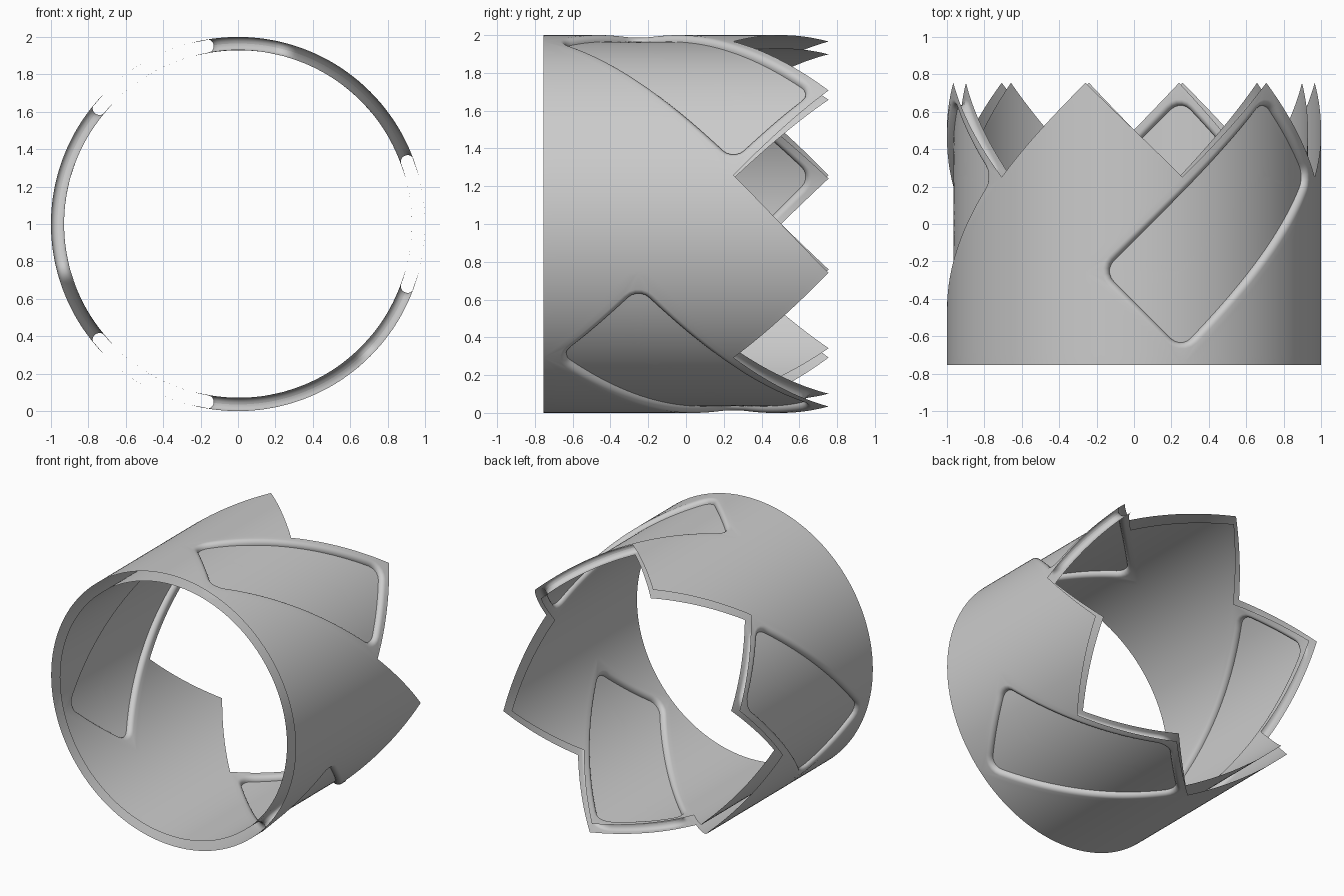
import bpy, bmesh
from math import sin, cos, pi, radians

if "Cube" in bpy.data.objects:
    bpy.data.objects.remove(bpy.data.objects["Cube"])

N = 20                           # subdivisions per lattice unit
R_OUT, R_MID, R_IN = 1.0, 0.965, 0.93
FRAME, ROLL, CORNER = 0.042, 0.046, 0.11   # flat rim, rolled edge, corner radius


def place(s, t, r, k):
    """Diagonal lattice (s, t) wrapped on a cylinder along y; k = third of a turn."""
    ang = radians(30 * (2.5 - s + t + 4 * k))
    y = -0.755 + 0.5033 * (s + t)
    return (r * cos(ang), y, 1 + r * sin(ang))


def loop(d, rc):
    """Rounded rectangle, inset d from the 2 x 1 lattice cell."""
    hx, hy = 1 - d, 0.5 - d
    corners = [(1, -1, -90), (1, 1, 0), (-1, 1, 90), (-1, -1, 180)]
    pts = []
    for i, (cx, cy, a0) in enumerate(corners):
        for j in range(6):
            a = radians(a0 + 18 * j)
            pts.append((1 + cx * (hx - rc) + rc * cos(a), 0.5 + cy * (hy - rc) + rc * sin(a)))
        nx, ny, na = corners[(i + 1) % 4]
        a = radians(na)
        p = pts[-1]
        q = (1 + nx * (hx - rc) + rc * cos(a), 0.5 + ny * (hy - rc) + rc * sin(a))
        n = N if i % 2 == 0 else 2 * N
        for j in range(1, n):
            f = j / n
            pts.append((p[0] + (q[0] - p[0]) * f, p[1] + (q[1] - p[1]) * f))
    return pts


def bridge(bm, rings, k, flip):
    """Quads between successive loops given as (points, radius)."""
    vs = [[bm.verts.new(place(s, t, r, k)) for s, t in pts] for pts, r in rings]
    for a, b in zip(vs, vs[1:]):
        for i in range(len(a)):
            j = (i + 1) % len(a)
            f = [a[i], a[j], b[j], b[i]]
            bm.faces.new(f[::-1] if flip else f)


def cell(bm, s0, t0, r, k, flip):
    """One lattice square, cut off along the straight front edge."""
    for i in range(N):
        for j in range(N):
            q = [(i, j), (i + 1, j), (i + 1, j + 1), (i, j + 1)]
            q = [(s0 + a / N, t0 + b / N) for a, b in q]
            q = [p for p in q if p[0] + p[1] > -1e-6]
            if len(q) > 2:
                f = [bm.verts.new(place(s, t, r, k)) for s, t in q]
                bm.faces.new(f[::-1] if flip else f)


def finish(bm, name):
    bmesh.ops.remove_doubles(bm, verts=bm.verts, dist=2e-4)
    me = bpy.data.meshes.new(name)
    bm.to_mesh(me)
    bm.free()
    ob = bpy.data.objects.new(name, me)
    bpy.context.collection.objects.link(ob)
    bpy.ops.object.select_all(action='DESELECT')
    ob.select_set(True)
    bpy.context.view_layer.objects.active = ob
    bpy.ops.object.shade_smooth_by_angle(angle=radians(35))


# Outer and inner skins: open at both ends, rolled in around each panel
for name, r, flip in (("outer_skin", R_OUT, False), ("inner_skin", R_IN, True)):
    bm = bmesh.new()
    for k in range(3):
        for s0, t0 in ((0, 1), (-1, 1), (-1, 0), (-2, 1)):
            cell(bm, s0, t0, r, k, flip)
        rings = [(loop(0, 0), r)]
        for i in range(7):
            a = pi / 2 * i / 6
            d = ROLL * sin(a)
            rings.append((loop(FRAME + d, CORNER + ROLL - d), r + (R_MID - r) * (1 - cos(a))))
        bridge(bm, rings, k, flip)
    finish(bm, name)

# Thin recessed panels, midway between the skins
bm = bmesh.new()
d0 = FRAME + ROLL
for k in range(3):
    rings = [(loop(d0 + (0.5 - d0) * i / 10, CORNER * (1 - i / 10)), R_MID) for i in range(11)]
    bridge(bm, rings, k, False)
finish(bm, "recessed_panels")
